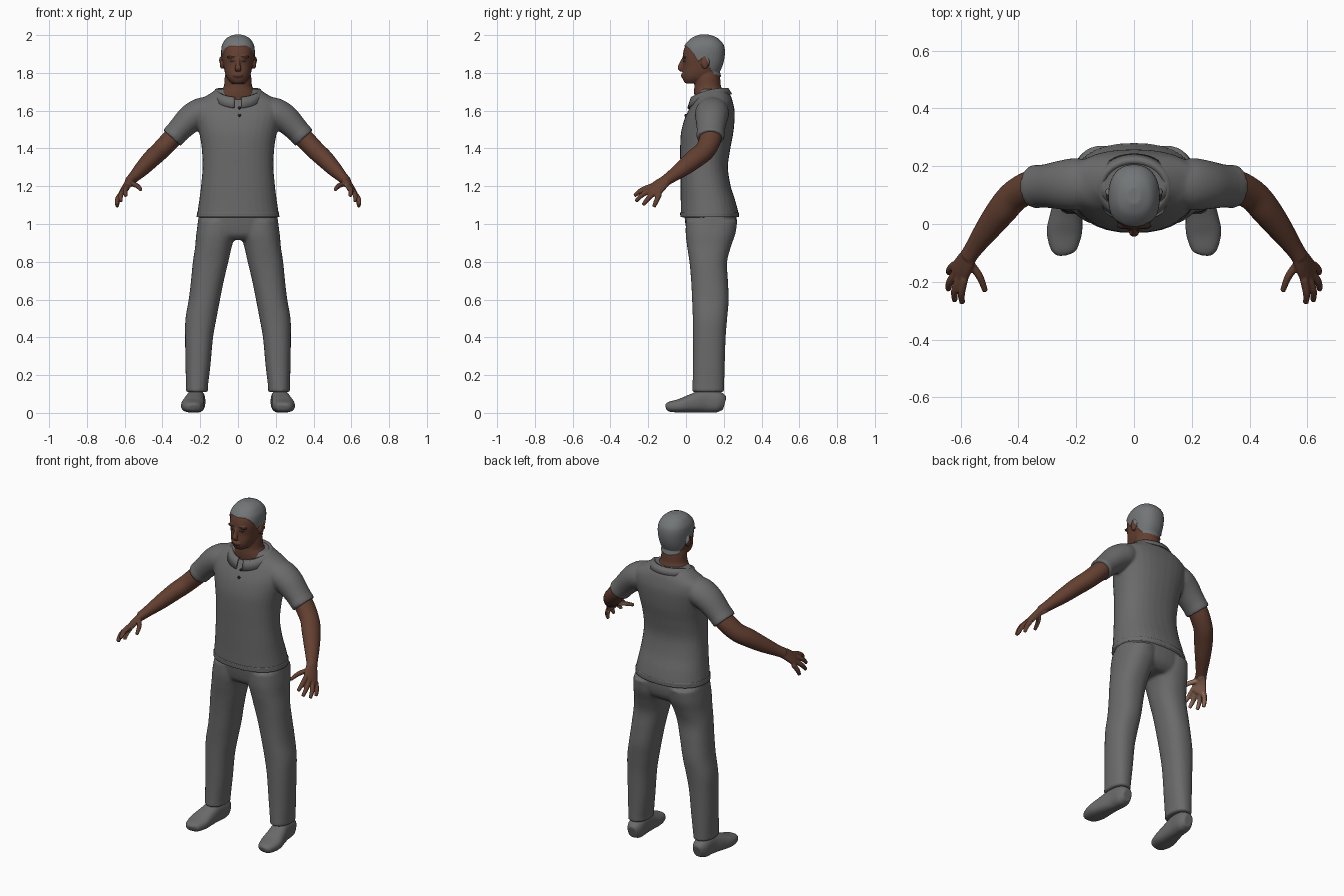
import bpy, bmesh, math
from mathutils import Vector, Matrix

if "Cube" in bpy.data.objects:
    bpy.data.objects.remove(bpy.data.objects["Cube"], do_unlink=True)


def material(name, *rgb):
    m = bpy.data.materials.new(name)
    m.use_nodes = True
    m.diffuse_color = (*rgb, 1)
    node = next(n for n in m.node_tree.nodes if n.type == 'BSDF_PRINCIPLED')
    node.inputs["Base Color"].default_value = (*rgb, 1)
    node.inputs["Roughness"].default_value = 0.8
    return m


cloth = material("grey cloth", .145, .145, .145)
hair_grey = material("grey hair", .17, .18, .185)
skin = material("brown skin", .125, .05, .03)
palm_skin = material("light palm skin", .29, .15, .1)
lip = material("dark lip", .1, .034, .026)
dark = material("dark brown", .025, .015, .012)


def resample(rows, steps=5):
    """Smooth curve through rows of numbers."""
    out = []
    for i in range(len(rows) - 1):
        p = [rows[max(0, min(len(rows) - 1, i + k))] for k in (-1, 0, 1, 2)]
        for s in range(steps):
            t = s / steps
            out.append([b + .5 * t * (c - a + t * (2*a - 5*b + 4*c - d + t * (3*(b - c) + d - a)))
                        for a, b, c, d in zip(*p)])
    return out + [list(rows[-1])]


def skin_rings(bm, rings):
    """Closed loft through (centre, axis, axis, power) rings."""
    n = 32
    loops = []
    for centre, u, v, power in rings:
        loop = []
        for k in range(n):
            c, s = math.cos(math.tau * k / n), math.sin(math.tau * k / n)
            e = 2 / power
            loop.append(bm.verts.new(centre + u * math.copysign(abs(c)**e, c)
                                     + v * math.copysign(abs(s)**e, s)))
        loops.append(loop)
    for a, b in zip(loops, loops[1:]):
        for k in range(n):
            bm.faces.new((a[k], a[(k+1) % n], b[(k+1) % n], b[k]))
    bm.faces.new(loops[0])
    bm.faces.new(loops[-1])


def stack(bm, rows, side=1, power=2.3):
    """Upright loft; rows are height, centre x, half width, front y, back y."""
    skin_rings(bm, [(Vector((side * x, (f + b) / 2, z)), Vector((w, 0, 0)),
                     Vector((0, (b - f) / 2, 0)), power)
                    for z, x, w, f, b in resample(rows)])


def tube(bm, rows, side=1, across=(0, 1, 0), power=2):
    """Loft along a path; rows are x, y, z, radius across, other radius."""
    rows = resample(rows)
    pts = [Vector((side * r[0], r[1], r[2])) for r in rows]
    across = Vector((side * across[0], across[1], across[2]))
    rings = []
    for i, r in enumerate(rows):
        t = (pts[min(i + 1, len(pts) - 1)] - pts[max(i - 1, 0)]).normalized()
        u = (across - t * across.dot(t)).normalized()
        rings.append((pts[i], u * r[3], t.cross(u) * r[4], power))
    skin_rings(bm, rings)


def ball(bm, centre, size):
    bmesh.ops.create_uvsphere(bm, u_segments=20, v_segments=12, radius=1,
                              matrix=Matrix.Translation(centre) @ Matrix.Diagonal((*size, 1)))


def finish(name, bm, mats, voxel=0, smooth=3, solid=0):
    """Turn the bmesh into a smooth object, fusing its pieces where wanted."""
    bmesh.ops.recalc_face_normals(bm, faces=bm.faces)
    mesh = bpy.data.meshes.new(name)
    bm.to_mesh(mesh)
    bm.free()
    ob = bpy.data.objects.new(name, mesh)
    bpy.context.collection.objects.link(ob)
    if voxel:
        m = ob.modifiers.new("fuse", 'REMESH')
        m.mode, m.voxel_size = 'VOXEL', voxel
        m = ob.modifiers.new("soften", 'SMOOTH')
        m.factor, m.iterations = .5, smooth
    if solid:
        ob.modifiers.new("thickness", 'SOLIDIFY').thickness = solid
    bpy.context.view_layer.update()
    ev = ob.evaluated_get(bpy.context.evaluated_depsgraph_get())
    ob.data = bpy.data.meshes.new_from_object(ev)
    ob.modifiers.clear()
    ob.data.materials.clear()
    for m in mats:
        ob.data.materials.append(m)
    for p in ob.data.polygons:
        p.use_smooth = True
        p.material_index = 0
    return ob


# shirt: torso, sleeves and cuffs fused together
bm = bmesh.new()
stack(bm, [(1.035, 0, .217, -.027, .277), (1.06, 0, .215, -.028, .277), (1.12, 0, .206, -.028, .262),
           (1.2, 0, .196, -.029, .237), (1.3, 0, .188, -.03, .222), (1.4, 0, .192, -.031, .235),
           (1.48, 0, .205, -.027, .25), (1.55, 0, .222, -.01, .257), (1.6, 0, .232, .012, .257),
           (1.645, 0, .222, .038, .248), (1.68, 0, .165, .058, .236), (1.715, 0, .11, .075, .212)])
for s in (1, -1):
    tube(bm, [(.15, .14, 1.6, .08, .075), (.2, .138, 1.588, .09, .078), (.25, .135, 1.558, .085, .075),
              (.3, .132, 1.51, .076, .066), (.35, .13, 1.456, .071, .059)], s)
    tube(bm, [(.328, .13, 1.48, .075, .063), (.35, .13, 1.456, .074, .062)], s)
finish("shirt", bm, [cloth], .008)

# hem band
bm = bmesh.new()
stack(bm, [(1.036, 0, .219, -.03, .28), (1.062, 0, .217, -.031, .28)])
finish("shirt_hem", bm, [cloth])

# open turned-down collar
bm = bmesh.new()
previous = None
for k in range(49):
    a = .14 + (math.tau - .28) * k / 48
    front = ((1 + math.cos(a)) / 2)**2
    top = 1.728 - .058 * front - .01 * (1 - math.cos(a)) / 2
    pair = [bm.verts.new((.104 * math.sin(a), .125 - .083 * math.cos(a), top)),
            bm.verts.new((.122 * math.sin(a), .125 - .1 * math.cos(a), top + .002)),
            bm.verts.new((.142 * math.sin(a), .125 - .119 * math.cos(a), top - .03 - .025 * front))]
    if previous:
        for j in (0, 1):
            bm.faces.new((previous[j], pair[j], pair[j+1], previous[j+1]))
    previous = pair
finish("collar", bm, [cloth], solid=.007)

# buttons
bm = bmesh.new()
for z, y in ((1.615, .015), (1.575, -.002)):
    ball(bm, (.008, y, z), (.008, .006, .008))
finish("buttons", bm, [dark])

# trousers: hips and both legs
bm = bmesh.new()
stack(bm, [(1.1, 0, .19, -.01, .25), (1.04, 0, .208, -.008, .268), (.98, 0, .216, .0, .266),
           (.94, 0, .21, .012, .25), (.915, 0, .17, .04, .22)])
for s in (1, -1):
    stack(bm, [(1.02, .112, .098, .0, .272), (.95, .117, .104, -.002, .262), (.88, .13, .097, .006, .238),
               (.8, .145, .094, .018, .218), (.7, .162, .087, .027, .222), (.6, .178, .083, .032, .226),
               (.5, .196, .082, .036, .218), (.4, .206, .074, .037, .21), (.25, .212, .066, .037, .205),
               (.14, .217, .058, .034, .202), (.11, .217, .06, .032, .203)], s)
finish("trousers", bm, [cloth], .009)

# shoes
for s, label in ((1, "left"), (-1, "right")):
    bm = bmesh.new()
    tube(bm, [(.242, -.106, .028, .018, .014), (.243, -.09, .032, .044, .026), (.241, -.03, .038, .061, .037),
              (.234, .03, .05, .056, .049), (.224, .1, .063, .048, .062), (.219, .17, .058, .046, .056),
              (.218, .205, .05, .028, .036)], s, (1, 0, 0), 2.5)
    finish(label + "_shoe", bm, [cloth], .006)

# bare arms with hands
palm_dir = Vector((-.77, .1, -.63))
for s, label in ((1, "left"), (-1, "right")):
    bm = bmesh.new()
    tube(bm, [(.3, .132, 1.51, .055, .05), (.35, .13, 1.453, .058, .052), (.41, .1, 1.39, .055, .05),
              (.455, .05, 1.348, .054, .048), (.505, -.015, 1.296, .045, .041),
              (.55, -.078, 1.25, .034, .03), (.575, -.115, 1.225, .031, .026)], s)
    tube(bm, [(.565, -.1, 1.234, .03, .024), (.585, -.135, 1.208, .04, .02), (.602, -.166, 1.18, .045, .018),
              (.608, -.18, 1.17, .04, .014)], s, (-.045, -.055, .045))
    for knuckle, middle, tip in (((.62, -.14, 1.157), (.637, -.158, 1.12), (.64, -.17, 1.09)),
                                 ((.613, -.165, 1.167), (.637, -.2, 1.135), (.643, -.228, 1.1)),
                                 ((.603, -.182, 1.18), (.62, -.23, 1.155), (.62, -.266, 1.12)),
                                 ((.587, -.19, 1.198), (.597, -.238, 1.178), (.594, -.274, 1.148)),
                                 ((.572, -.13, 1.215), (.535, -.18, 1.203), (.514, -.233, 1.18))):
        tube(bm, [(*knuckle, .014, .014), (*middle, .013, .013), (*tip, .0095, .0095)], s, (.3, .2, 1))
    arm = finish(label + "_arm", bm, [skin, palm_skin], .0045)
    for p in arm.data.polygons:
        facing = Vector((s * p.normal.x, p.normal.y, p.normal.z)).dot(palm_dir)
        p.material_index = int(p.center.z < 1.215 and facing > .45)

# head and neck
bm = bmesh.new()
stack(bm, [(1.745, 0, .034, -.006, .08), (1.77, 0, .056, -.018, .135), (1.8, 0, .069, -.019, .168),
           (1.84, 0, .077, -.015, .188), (1.88, 0, .082, -.018, .198), (1.92, 0, .083, -.012, .2),
           (1.95, 0, .077, .002, .192), (1.98, 0, .056, .033, .163), (1.996, 0, .022, .07, .125)])
stack(bm, [(1.63, 0, .1, .05, .2), (1.67, 0, .105, .045, .205), (1.7, 0, .092, .043, .198),
           (1.73, 0, .075, .044, .185), (1.78, 0, .07, .045, .18), (1.82, 0, .06, .06, .17)], power=2)
tube(bm, [(0, -.014, 1.872, .009, .01), (0, -.025, 1.845, .011, .012), (0, -.032, 1.825, .017, .012),
          (0, -.022, 1.812, .014, .008)], across=(1, 0, 0))
ball(bm, (0, -.017, 1.786), (.027, .011, .011))
for s in (1, -1):
    ball(bm, (s * .034, -.006, 1.884), (.028, .013, .008))
    ball(bm, (s * .086, .1, 1.852), (.011, .02, .032))
head = finish("head", bm, [skin, hair_grey, lip, dark], .004, 4)

# hairline, brows, eyes and lips as regions of the head
hairline = ((-.1, 1.945), (.01, 1.94), (.045, 1.9), (.065, 1.865), (.1, 1.888),
            (.125, 1.83), (.15, 1.79), (.25, 1.765))


def is_hair(p):
    for (a, low), (b, high) in zip(hairline, hairline[1:]):
        if a <= p.y <= b:
            return p.z > low + (high - low) * (p.y - a) / (b - a)
    return False


def within(p, x, z, w, h):
    return ((abs(p.x) - x) / w)**2 + ((p.z - z) / h)**2 < 1


grow = set()
for p in head.data.polygons:
    c = p.center
    if is_hair(c):
        p.material_index = 1
        grow.update(p.vertices)
    elif c.y < .03:
        if within(c, .033, 1.862, .014, .006) or within(c, .036, 1.887, .022, .005):
            p.material_index = 3
        elif within(c, 0, 1.786, .026, .01):
            p.material_index = 2
normals = {i: head.data.vertices[i].normal.copy() for i in grow}
for i in grow:
    head.data.vertices[i].co += normals[i] * .006
